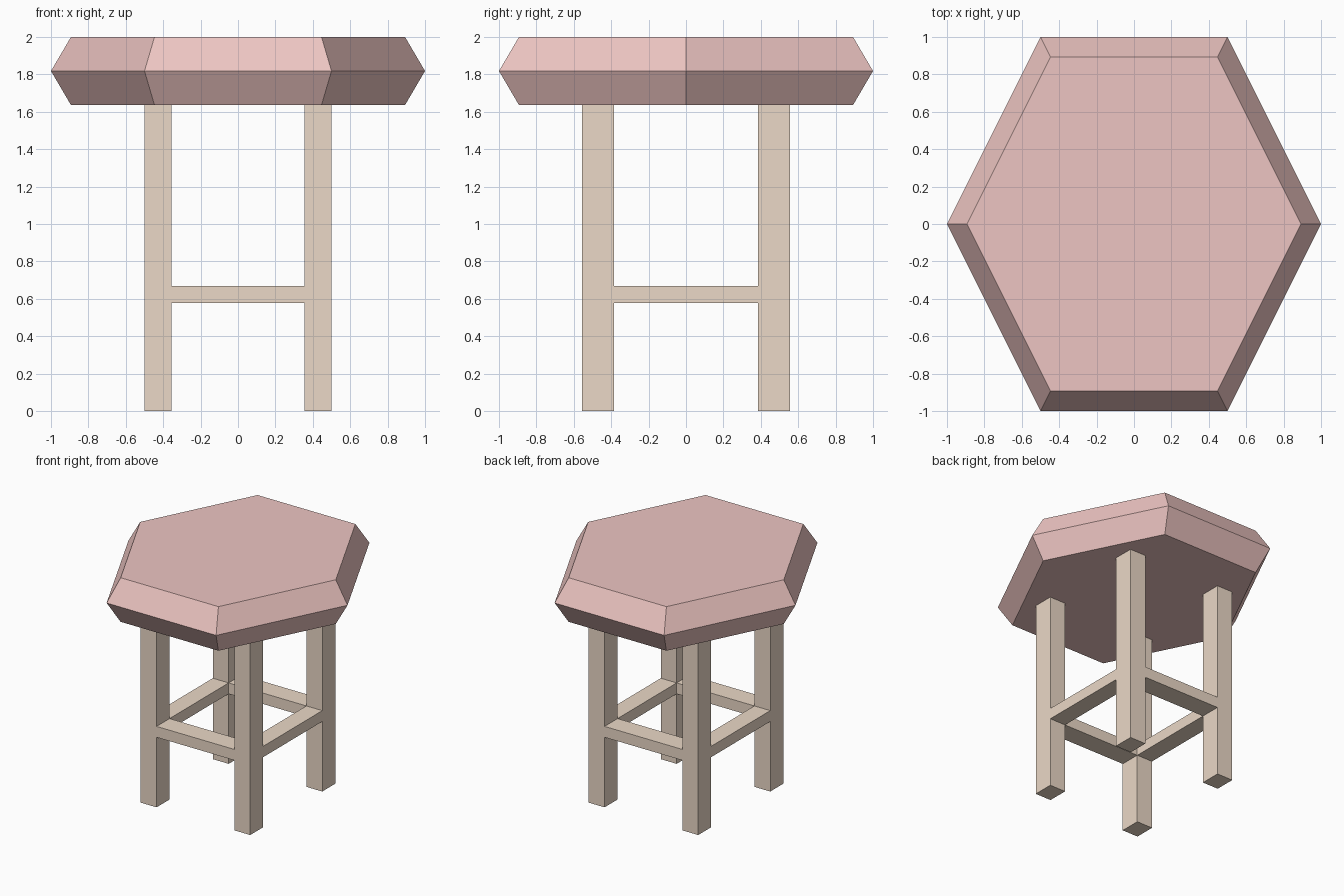
import bpy, bmesh

if "Cube" in bpy.data.objects:
    bpy.data.objects.remove(bpy.data.objects["Cube"])


def material(name, color):
    mat = bpy.data.materials.new(name)
    mat.diffuse_color = color
    mat.use_nodes = True
    mat.node_tree.nodes["Principled BSDF"].inputs["Base Color"].default_value = mat.diffuse_color
    return mat


cushion = material("cushion pink", (0.85, 0.56, 0.54, 1))
wood = material("light wood", (0.83, 0.69, 0.57, 1))


def finish(name, bm, mat):
    bmesh.ops.recalc_face_normals(bm, faces=bm.faces)
    mesh = bpy.data.meshes.new(name)
    bm.to_mesh(mesh)
    bm.free()
    mesh.materials.append(mat)
    obj = bpy.data.objects.new(name, mesh)
    bpy.context.collection.objects.link(obj)
    return obj


def box(name, lo, hi, mat):
    bm = bmesh.new()
    bmesh.ops.create_cube(bm, size=1)
    for v in bm.verts:
        v.co = [(a + b) / 2 + c * (b - a) for a, b, c in zip(lo, hi, v.co)]
    return finish(name, bm, mat)


# Seat: hexagon rings (scale, height), widest at the middle
HEX = [(1, 0), (0.5, 1), (-0.5, 1), (-1, 0), (-0.5, -1), (0.5, -1)]
SEAT_BOTTOM = 1.636
bm = bmesh.new()
rings = [[bm.verts.new((x * s, y * s, z)) for x, y in HEX]
         for s, z in ((0.893, SEAT_BOTTOM), (1, 1.818), (0.893, 2))]
for low, high in zip(rings, rings[1:]):
    for i in range(6):
        j = (i + 1) % 6
        bm.faces.new((low[i], low[j], high[j], high[i]))
bm.faces.new(rings[0][::-1])
bm.faces.new(rings[-1])
finish("seat", bm, cushion)

# Legs and stretchers, flush with the leg faces
XI, XO = 0.355, 0.5
YI, YO = 0.385, 0.555
ZL, ZH = 0.578, 0.668


def span(inner, outer, sign):
    return sorted((inner * sign, outer * sign))


for sy, depth in ((-1, "front"), (1, "back")):
    y0, y1 = span(YI, YO, sy)
    for sx, side in ((-1, "left"), (1, "right")):
        x0, x1 = span(XI, XO, sx)
        box(f"{depth}_{side}_leg", (x0, y0, 0), (x1, y1, SEAT_BOTTOM), wood)
    box(f"{depth}_stretcher", (-XI, y0, ZL), (XI, y1, ZH), wood)

for sx, side in ((-1, "left"), (1, "right")):
    x0, x1 = span(XI, XO, sx)
    box(f"{side}_stretcher", (x0, -YI, ZL), (x1, YI, ZH), wood)
